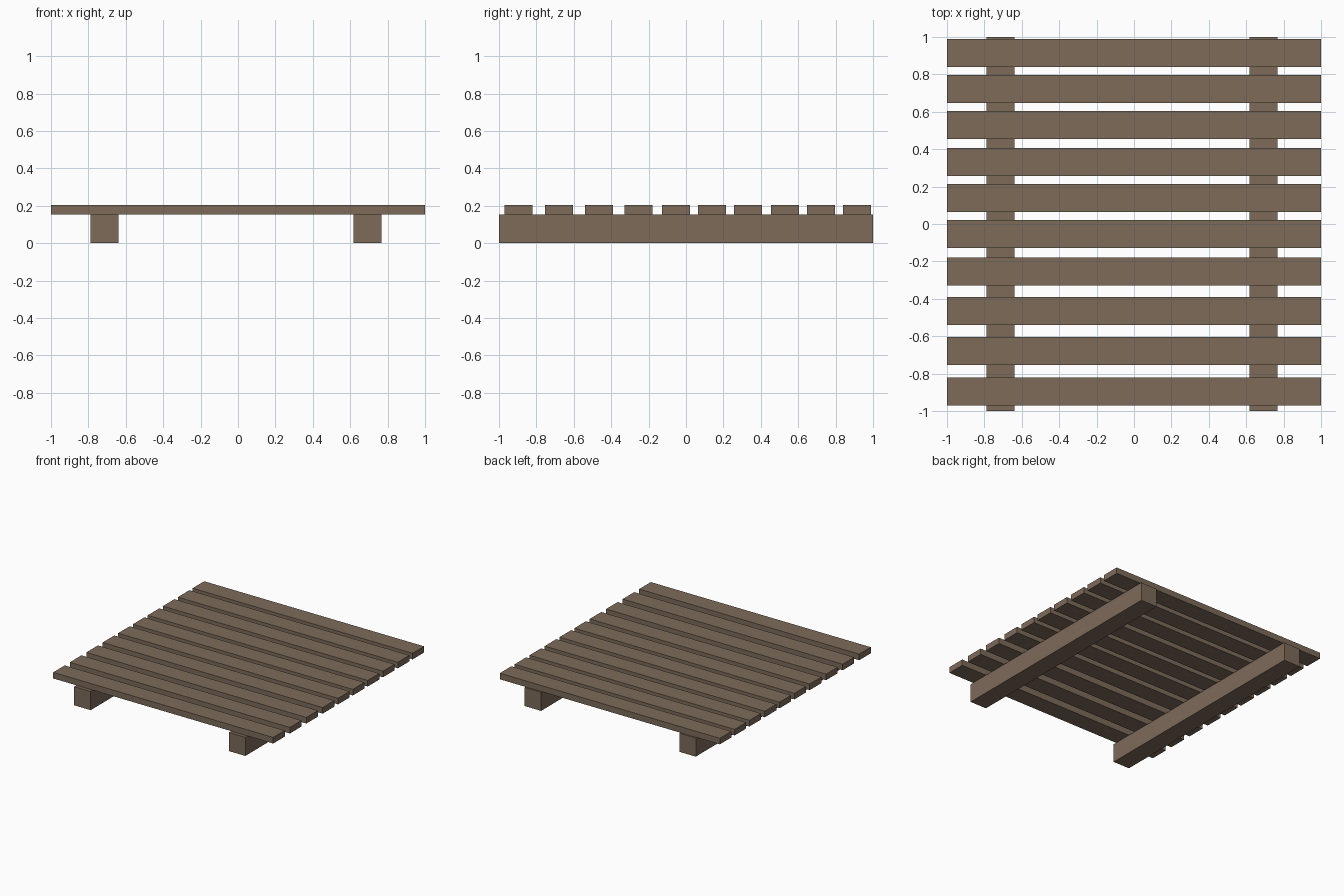
import bpy

if "Cube" in bpy.data.objects:
    bpy.data.objects.remove(bpy.data.objects["Cube"])

wood = bpy.data.materials.new("weathered brown wood")
wood.diffuse_color = (0.205, 0.147, 0.102, 1)
wood.use_nodes = True
wood.node_tree.nodes["Principled BSDF"].inputs["Base Color"].default_value = wood.diffuse_color


def box(name, center, size):
    bpy.ops.mesh.primitive_cube_add(size=1, location=center)
    ob = bpy.context.object
    ob.name = name
    ob.scale = size
    bpy.ops.object.transform_apply(location=False, rotation=False, scale=True)
    ob.data.materials.append(wood)
    return ob


BEAM_H, SLAT_T, WIDTH = 0.153, 0.05, 0.15

# Two bearers running front to back
for side, x in (("left", -0.714), ("right", 0.692)):
    box(f"{side}_bearer", (x, 0, BEAM_H / 2), (WIDTH, 2, BEAM_H))

# Deck slats laid across the bearers, slightly unevenly spaced
slat_y = (-0.896, -0.68, -0.466, -0.253, -0.054, 0.138, 0.331, 0.529, 0.722, 0.914)
for i, y in enumerate(slat_y, 1):
    box(f"deck_slat_{i}", (0, y, BEAM_H + SLAT_T / 2), (2, WIDTH, SLAT_T))
